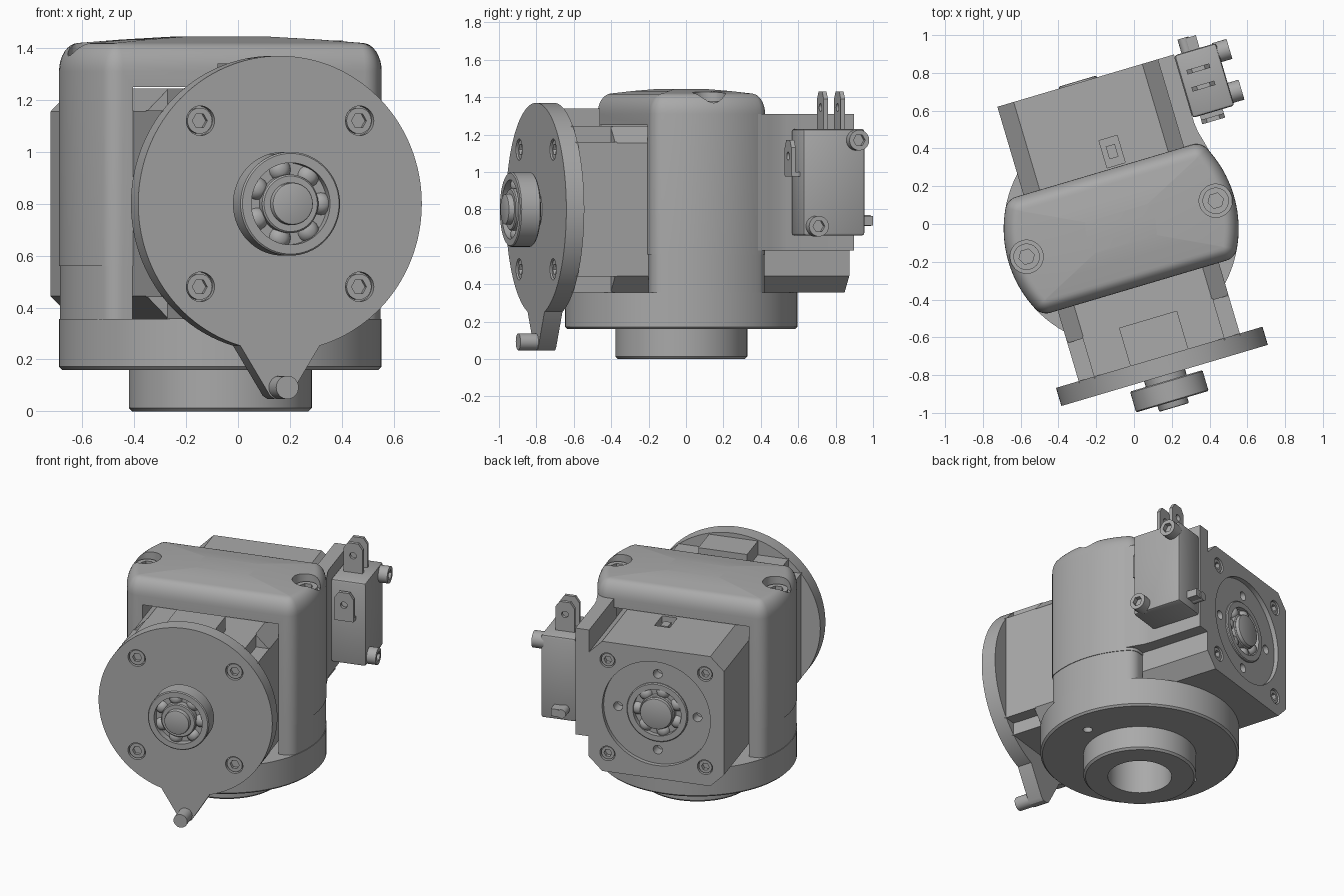
import bpy, bmesh, math
from mathutils import Matrix, Vector

if "Cube" in bpy.data.objects:
    bpy.data.objects.remove(bpy.data.objects["Cube"])

grey = bpy.data.materials.new("plain_grey")
grey.use_nodes = True
grey.diffuse_color = (0.4, 0.4, 0.4, 1)
grey.node_tree.nodes["Principled BSDF"].inputs["Base Color"].default_value = (0.4, 0.4, 0.4, 1)

AXIS_Z = 0.8      # height of the motor axis
WALL = 0.32       # half depth of the housing
R = 0.622         # housing radius
parts = []


def place(a, b, h, axis, at):
    p = {"z": (a, b, h), "v": (a, h, b), "u": (h, a, b)}[axis]
    return Vector(p) + Vector(at)


def loft(name, rings, axis="z", at=(0, 0, 0), loop=False):
    """Skin a list of (outline, height) rings; loop joins last to first."""
    bm = bmesh.new()
    rows = [[bm.verts.new(place(a, b, h, axis, at)) for a, b in pts] for pts, h in rings]
    pairs = list(zip(rows, rows[1:]))
    if loop:
        pairs.append((rows[-1], rows[0]))
    else:
        bm.faces.new(rows[0])
        bm.faces.new(rows[-1])
    for lo, hi in pairs:
        n = len(lo)
        for i in range(n):
            j = (i + 1) % n
            bm.faces.new((lo[i], lo[j], hi[j], hi[i]))
    bmesh.ops.recalc_face_normals(bm, faces=bm.faces)
    me = bpy.data.meshes.new(name)
    bm.to_mesh(me)
    bm.free()
    me.materials.append(grey)
    ob = bpy.data.objects.new(name, me)
    bpy.context.collection.objects.link(ob)
    parts.append(ob)
    return ob


def circle(r, n=64):
    return [(r * math.cos(2 * math.pi * i / n), r * math.sin(2 * math.pi * i / n)) for i in range(n)]


def hexagon(r, per=4):
    c = circle(r, 6)
    return [tuple(Vector(c[k]).lerp(Vector(c[(k + 1) % 6]), i / per)) for k in range(6) for i in range(per)]


def turned(name, profile, axis="z", at=(0, 0, 0), n=64, loop=False):
    return loft(name, [(circle(r, n), h) for r, h in profile], axis, at, loop)


def rod(name, r, h0, h1, axis="v", at=(0, 0, AXIS_Z), n=32):
    return turned(name, [(r, h0), (r, h1)], axis, at, n)


def prism(name, pts, h0, h1, axis="z", at=(0, 0, 0)):
    return loft(name, [(pts, h0), (pts, h1)], axis, at)


def box(name, u, v, z):
    return prism(name, [(u[0], v[0]), (u[1], v[0]), (u[1], v[1]), (u[0], v[1])], *z)


def modify(ob, kind, **settings):
    mod = ob.modifiers.new(kind.title(), kind)
    for key, value in settings.items():
        setattr(mod, key, value)
    bpy.context.view_layer.objects.active = ob
    bpy.ops.object.modifier_apply(modifier=mod.name)
    return ob


def cut(ob, *cutters):
    for c in cutters:
        modify(ob, "BOOLEAN", operation="DIFFERENCE", solver="EXACT", object=c)
        parts.remove(c)
        bpy.data.objects.remove(c)


def soften(ob, width=0.01, segments=2):
    return modify(ob, "BEVEL", width=width, segments=segments, limit_method="ANGLE")


def socket_screw(name, r, foot, top, axis, at):
    d = math.copysign(0.03, top - foot)
    loft(name, [(circle(r, 24), foot), (circle(r, 24), top),
                (hexagon(r * 0.6), top), (hexagon(r * 0.6), top - d)], axis, at)


def housing_outline(d, rc=0.08):
    """Circle cut by two flats, rounded corners, shrunk inwards by d."""
    cu = math.sqrt((R - rc) ** 2 - (WALL - rc) ** 2)
    cv = WALL - rc
    a = math.atan2(cv, cu)
    quarter = [((R - d) * math.cos(a * i / 10), (R - d) * math.sin(a * i / 10)) for i in range(10)]
    for i in range(7):
        t = a + (math.pi / 2 - a) * i / 6
        quarter.append((cu + (rc - d) * math.cos(t), cv + (rc - d) * math.sin(t)))
    half = quarter + [(-x, y) for x, y in reversed(quarter[1:])]
    return half + [(-x, -y) for x, y in half]


# Base flange with spigot, through bore and two underside holes
base = turned("base_flange", [(0.34, 0), (0.353, 0.013), (0.353, 0.16), (0.61, 0.16),
                              (R, 0.172), (R, 0.355), (0.2, 0.355), (0.2, 0)], n=96, loop=True)
cut(base, *[rod("hole", 0.03, 0.1, 0.25, "z", (s * 0.44, -s * 0.1, 0)) for s in (-1, 1)])

# Posts and arched cover
posts = prism("side_posts", housing_outline(0.004), 0.35, 0.56)
cut(posts, box("gap", (-0.447, 0.447), (-1, 1), (0.2, 0.7)))
rings = [(housing_outline(0), 0.56)]
for i in range(9):
    t = math.pi / 2 * i / 8
    rings.append((housing_outline(0.075 * (1 - math.cos(t))), 1.31 + 0.11 * math.sin(t)))
for s, z in ((0.7, 1.433), (0.35, 1.444)):
    rings.append(([(x * s, y * s) for x, y in housing_outline(0.075)], z))
cover = loft("arched_cover", rings)
cut(cover, box("opening", (-0.447, 0.447), (-1, 1), (0.3, 1.25)),
    *[rod("bore", 0.088, 1.35, 1.6, "z", (s * 0.522, 0, 0)) for s in (-1, 1)])
for s in (-1, 1):
    socket_screw("cover_screw", 0.07, 1.34, 1.38, "z", (s * 0.522, 0, 0))

# Motor body with chamfered corners and recessed rear face
w, c = 0.445, 0.355
octagon = [(w, -c), (w, c), (c, w), (-c, w), (-w, c), (-w, -c), (-c, -w), (c, -w)]
motor = prism("motor_body", octagon, -0.5, 0.805, "v", (0, 0, AXIS_Z))
corners = [(a, b) for a in (-0.32, 0.32) for b in (-0.32, 0.32)]
cut(motor, rod("recess", 0.355, 0.775, 0.9, n=64), rod("pocket", 0.2, 0.7, 0.9, n=64),
    box("slot", (0.02, 0.12), (0.33, 0.48), (1.17, 1.4)),
    *[rod("hole", 0.03, 0.7, 0.9, at=(0.26 * x, 0, AXIS_Z + 0.26 * y), n=16) for x, y in circle(1, 4)],
    *[rod("bore", 0.05, 0.77, 0.9, at=(a, 0, AXIS_Z + b), n=24) for a, b in corners])
for a, b in corners:
    socket_screw("rear_screw", 0.043, 0.76, 0.797, "v", (a, 0, AXIS_Z + b))
box("slot_clip", (0.045, 0.095), (0.37, 0.44), (1.15, 1.23))

# Front gearbox: cross-shaped section plus top pad
k = 0.36
cross = [(w, -k), (w, k), (k, k), (k, w), (-k, w), (-k, k),
         (-w, k), (-w, -k), (-k, -k), (-k, -w), (k, -w), (k, -k)]
prism("gearbox", cross, -0.72, -0.49, "v", (0, 0, AXIS_Z))
box("gearbox_pad", (-0.16, 0.16), (-0.72, -0.5), (1.2, 1.34))

# Front disc with pointer and pin
disc = rod("front_disc", 0.57, -0.81, -0.71, n=128)
cut(disc, *[rod("bore", 0.057, -0.9, -0.78, at=(a, 0, AXIS_Z + b)) for a, b in corners])
for a, b in corners:
    socket_screw("disc_screw", 0.05, -0.77, -0.802, "v", (a, 0, AXIS_Z + b))
prism("pointer", [(-0.17, 0.27), (-0.04, 0.06), (-0.02, 0.047), (0.02, 0.047),
                  (0.04, 0.06), (0.17, 0.27)], -0.81, -0.71, "v")
rod("pointer_pin", 0.045, -0.91, -0.75, at=(0, 0, 0.092))


# Ball bearings and shafts
def bearing(prefix, v0, v1):
    at = (0, 0, AXIS_Z)
    for part, ri, ro in (("outer_ring", 0.158, 0.2), ("inner_ring", 0.082, 0.113)):
        turned(prefix + part, [(ri, v0), (ro - 0.006, v0), (ro, v0 + 0.006), (ro, v1 - 0.006),
                               (ro - 0.006, v1), (ri, v1)], "v", at, loop=True)
    mid = (v0 + v1) / 2
    turned(prefix + "cage", [(0.11, mid - 0.012), (0.16, mid - 0.012),
                             (0.16, mid + 0.012), (0.11, mid + 0.012)], "v", at, loop=True)
    r = min(0.045, (v1 - v0) / 2)
    for x, y in circle(0.135, 7):
        arc = [(r * math.sin(math.pi * i / 10), mid - r * math.cos(math.pi * i / 10)) for i in range(1, 10)]
        turned(prefix + "ball", arc, "v", (x, 0, AXIS_Z + y), 16)


bearing("front_bearing_", -0.955, -0.84)
bearing("rear_bearing_", 0.7, 0.79)
rod("shaft_collar", 0.113, -0.845, -0.8)
soften(rod("front_shaft", 0.082, -0.987, -0.8), 0.008)
soften(rod("rear_shaft", 0.105, 0.69, 0.815), 0.008)

# Switch plate flaring into the cover
prism("switch_plate", [(0.44, 0.26), (0.565, 0.26), (0.548, 0.33), (0.535, 0.38),
                       (0.53, 0.43), (0.53, 0.805), (0.44, 0.805)], 0.58, 1.31)

# Limit switch, its screws, plunger and blade terminals
soften(box("switch_body", (0.53, 0.76), (0.455, 0.8), (0.66, 1.23)), 0.015)
for v, z in ((0.75, 1.17), (0.525, 0.71)):
    socket_screw("switch_screw", 0.055, 0.74, 0.82, "u", (0, v, z))
rod("switch_plunger", 0.03, 0.78, 0.875, at=(0.6, 0, 0.74), n=16)
box("plunger_bar", (0.59, 0.67), (0.78, 0.87), (0.715, 0.765))


def terminal(name, v, foot, top):
    pts = [(-0.063, foot), (0.063, foot), (0.063, top - 0.04), (0.035, top), (-0.035, top), (-0.063, top - 0.04)]
    blade = prism(name, pts, v - 0.012, v + 0.012, "v", (0.632, 0, 0))
    cut(blade, rod("eye", 0.022, v - 0.1, v + 0.1, at=(0.632, 0, top - 0.085), n=16))


for v in (0.6, 0.695):
    terminal("top_terminal", v, 1.2, 1.43)
terminal("side_terminal", 0.42, 0.98, 1.17)
box("side_terminal_foot", (0.57, 0.695), (0.41, 0.48), (0.975, 1.0))

# Turn the assembly to its resting angle and shade it
turn = Matrix.Translation((-0.068, -0.025, 0)) @ Matrix.Rotation(math.radians(16.5), 4, "Z")
bpy.ops.object.select_all(action="DESELECT")
for ob in parts:
    ob.data.transform(turn)
    ob.select_set(True)
bpy.context.view_layer.objects.active = parts[0]
bpy.ops.object.shade_smooth_by_angle(angle=math.radians(30))
